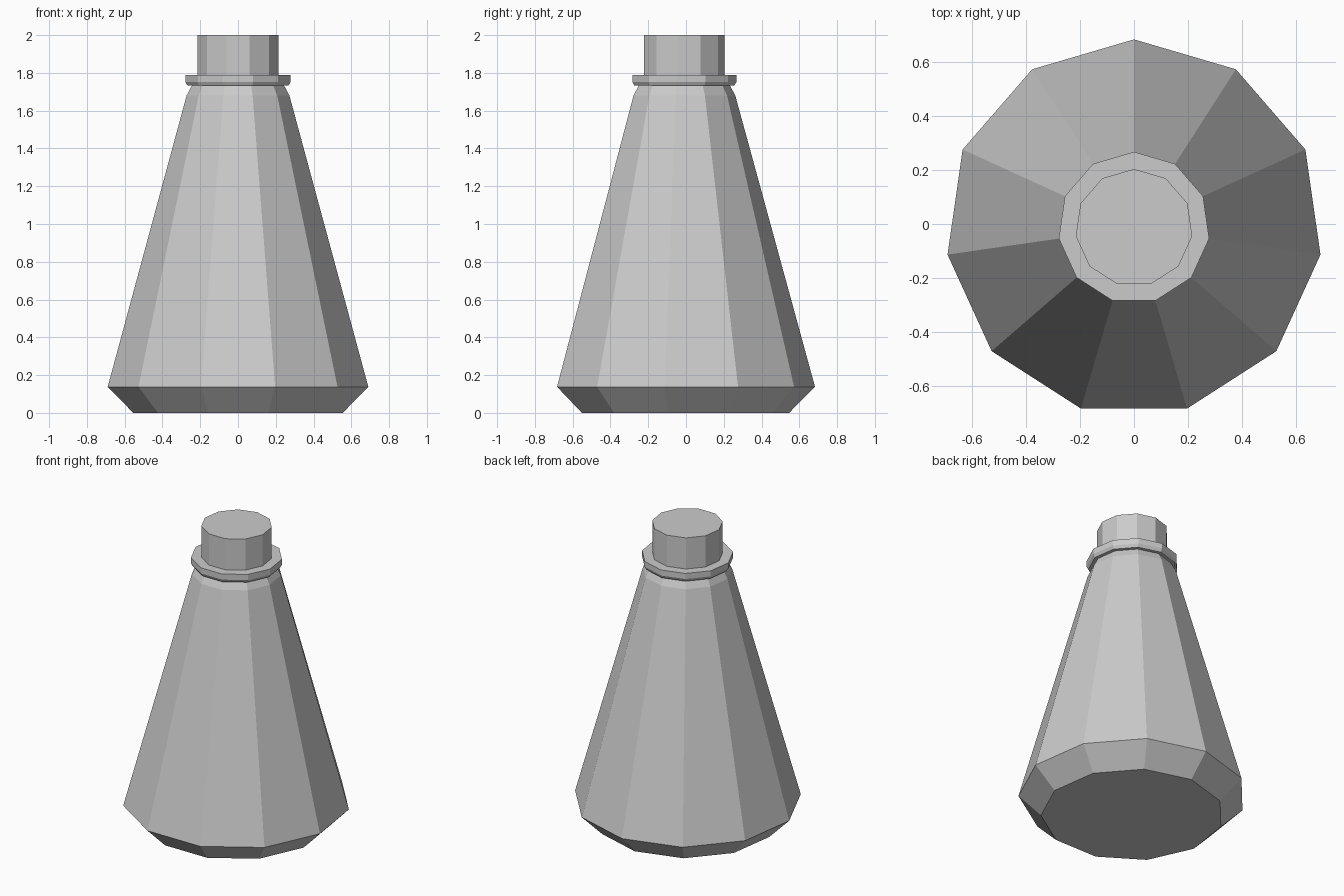
import bpy, bmesh
from math import pi, cos, sin

if "Cube" in bpy.data.objects:
    bpy.data.objects.remove(bpy.data.objects["Cube"])

SIDES = 11
CENTRE_Y = -0.014  # centres the odd-sided outline's bounding box


def lathe(name, profile):
    """Revolve a (radius, z) profile into a capped, flat-faced solid."""
    bm = bmesh.new()
    rings = []
    for r, z in profile:
        angles = [pi / 2 + 2 * pi * i / SIDES for i in range(SIDES)]
        rings.append([bm.verts.new((r * cos(a), r * sin(a) + CENTRE_Y, z)) for a in angles])
    for low, high in zip(rings, rings[1:]):
        for i in range(SIDES):
            j = (i + 1) % SIDES
            bm.faces.new((low[i], low[j], high[j], high[i]))
    bm.faces.new(rings[0][::-1])
    bm.faces.new(rings[-1])
    mesh = bpy.data.meshes.new(name)
    bm.to_mesh(mesh)
    bm.free()
    obj = bpy.data.objects.new(name, mesh)
    bpy.context.collection.objects.link(obj)
    return obj


# One continuous flask: base, cone, shoulder, collar and stopper neck
lathe("flask", [
    (0.56, 0.0), (0.697, 0.138),                 # chamfered base
    (0.275, 1.68), (0.247, 1.732),               # cone and shoulder
    (0.27, 1.732), (0.281, 1.752), (0.281, 1.79),  # collar
    (0.2175, 1.79), (0.2175, 2.0),               # neck
])
